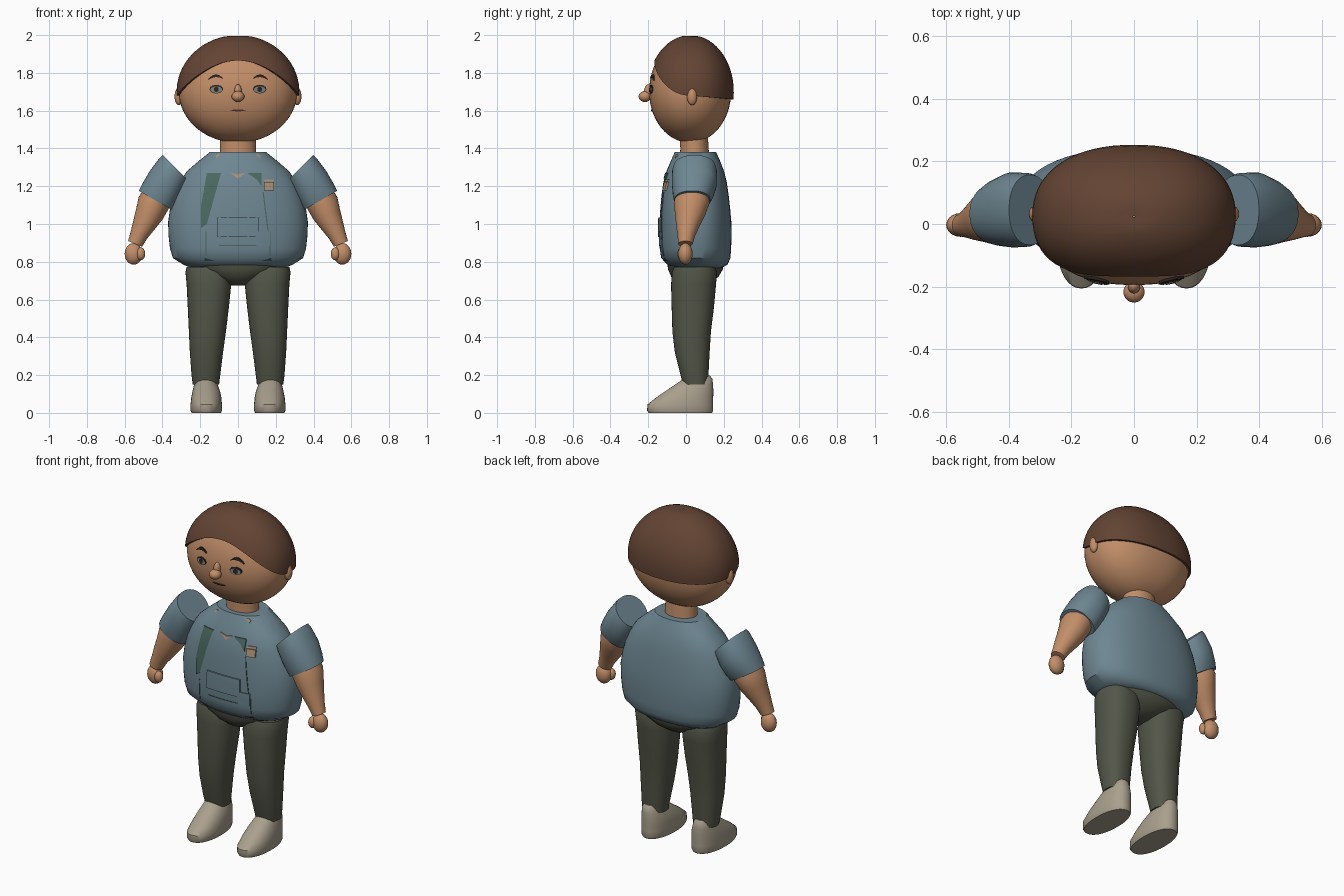
import bpy, bmesh, math
from mathutils import Vector

if "Cube" in bpy.data.objects:
    bpy.data.objects.remove(bpy.data.objects["Cube"])


def material(name, rgb):
    m = bpy.data.materials.new(name)
    m.diffuse_color = (*rgb, 1)
    m.use_nodes = True
    m.node_tree.nodes["Principled BSDF"].inputs["Base Color"].default_value = m.diffuse_color
    return m


SKIN = material("skin", (.54, .27, .14))
HAIR = material("brown hair", (.125, .058, .034))
SHIRT = material("blue grey cloth", (.155, .24, .285))
PANTS = material("olive trousers", (.085, .092, .064))
SHOE = material("pale shoe", (.40, .35, .265))
GREEN = material("dark green trim", (.07, .14, .115))
TAN = material("tan trim", (.40, .29, .19))
DARK = material("dark brown", (.025, .018, .014))
GREY = material("grey eye", (.20, .22, .21))
LIP = material("lip brown", (.13, .04, .025))


def finish(name, bm, mat, mirror=False, angle=40):
    bmesh.ops.recalc_face_normals(bm, faces=bm.faces)
    me = bpy.data.meshes.new(name)
    bm.to_mesh(me)
    bm.free()
    me.materials.append(mat)
    ob = bpy.data.objects.new(name, me)
    bpy.context.collection.objects.link(ob)
    if mirror:
        ob.modifiers.new("mirror", 'MIRROR')
    bpy.ops.object.select_all(action='DESELECT')
    ob.select_set(True)
    bpy.context.view_layer.objects.active = ob
    bpy.ops.object.shade_smooth_by_angle(angle=math.radians(angle))
    return ob


def unit(a, n):
    """Point on a unit superellipse."""
    c, s = math.cos(a), math.sin(a)
    return (math.copysign(abs(c) ** (2 / n), c), math.copysign(abs(s) ** (2 / n), s))


def skin_rings(name, loops, mat, mirror=False, cap=True, angle=40):
    bm = bmesh.new()
    vs = [[bm.verts.new(p) for p in loop] for loop in loops]
    n = len(vs[0])
    for a, b in zip(vs, vs[1:]):
        for i in range(n):
            j = (i + 1) % n
            bm.faces.new((a[i], a[j], b[j], b[i]))
    if cap:
        bm.faces.new(vs[0][::-1])
        bm.faces.new(vs[-1])
    return finish(name, bm, mat, mirror, angle)


def loft(name, rings, mat, n=2, mirror=False, seg=40, angle=40):
    """Rings are (x, y, z, half width, half depth, tilt in degrees)."""
    loops = []
    for x, y, z, rx, ry, t in rings:
        t = math.radians(t)
        loop = []
        for i in range(seg):
            u, v = unit(math.tau * i / seg, n)
            loop.append((x + rx * u * math.cos(t), y + ry * v, z + rx * u * math.sin(t)))
        loops.append(loop)
    return skin_rings(name, loops, mat, mirror, angle=angle)


def ball(name, loc, size, mat, mirror=False):
    bm = bmesh.new()
    bmesh.ops.create_uvsphere(bm, u_segments=20, v_segments=12, radius=1)
    for v in bm.verts:
        v.co = Vector(loc) + Vector(a * b for a, b in zip(v.co, size))
    return finish(name, bm, mat, mirror)


def front_y(rings, n, x, z):
    """Depth of the front surface of an upright loft."""
    for a, b in zip(rings, rings[1:]):
        if a[2] <= z <= b[2]:
            f = (z - a[2]) / (b[2] - a[2])
            cy, rx, ry = (a[i] + (b[i] - a[i]) * f for i in (1, 3, 4))
            return cy - ry * max(0, 1 - abs(x / rx) ** n) ** (1 / n)
    return 0


def plate(name, pts, rings, n, mat, lift=.005, mirror=False, cuts=5):
    """Thin plate wrapped on the front of a loft; pts are (x, z)."""
    bm = bmesh.new()
    f = bm.faces.new([bm.verts.new((x, 0, z)) for x, z in pts])
    bmesh.ops.triangulate(bm, faces=[f])
    bmesh.ops.subdivide_edges(bm, edges=bm.edges[:], cuts=cuts, use_grid_fill=True)
    for v in bm.verts:
        v.co.y = front_y(rings, n, v.co.x, v.co.z) - lift
    rim = bmesh.ops.extrude_face_region(bm, geom=bm.faces[:])
    for v in rim['geom']:
        if isinstance(v, bmesh.types.BMVert):
            v.co.y += lift + .002
    return finish(name, bm, mat, mirror)


def box(x0, x1, z0, z1):
    return [(x0, z0), (x1, z0), (x1, z1), (x0, z1)]


def disc(x, z, rx, rz, n=16):
    return [(x + rx * math.cos(math.tau * i / n), z + rz * math.sin(math.tau * i / n)) for i in range(n)]


def arc(x, z, w, rise, thick, slope=0):
    """Curved strip outline, thicker in the middle."""
    ts = [i / 4 - 1 for i in range(9)]
    top = [(x + w * t, z + slope * t + rise * (1 - t * t) + thick * (1.2 - t * t)) for t in ts]
    low = [(x + w * t, z + slope * t + rise * (1 - t * t)) for t in ts]
    return low + top[::-1]


# Head
HN = 2.25
head = []
for i in range(1, 28):
    a = math.pi * (i / 28 - .5)
    s, c = math.sin(a), math.cos(a)
    head.append((0, .022, 1.70 + s * (.27 if s < 0 else .285), .313 * c, .217 * c, 0))
loft("head", head, SKIN, HN, seg=56)

# Hair cap with an arched front hairline
SEG, ROWS = 72, 16
loops = []
for r in range(ROWS + 1):
    loop = []
    for i in range(SEG):
        u, v = unit(math.tau * i / SEG, HN)
        low = 1.865 - .185 * abs(u) ** 2.3 if v < 0 else 1.68 - .02 * v
        a0 = math.asin((low - 1.70) / .30)
        a = a0 + (math.pi / 2 - .01 - a0) * r / ROWS
        c = math.cos(a)
        dip = .006 * max(0, 1 - c / .2)
        loop.append((.325 * c * u, .024 + .229 * c * v, 1.70 + .30 * math.sin(a) - dip))
    loops.append(loop)
# tuck the hair rim into the head
loops.insert(0, [(x * .95, .022 + (y - .022) * .95, z) for x, y, z in loops[0]])
skin_rings("hair", loops, HAIR, cap=False)

# Ears and nose
ball("ear", (.314, .032, 1.675), (.022, .027, .046), SKIN, True)
ball("nose_tip", (0, -.217, 1.675), (.034, .034, .029), SKIN)
ball("nose_bridge", (0, -.198, 1.70), (.02, .024, .04), SKIN)

# Face details
plate("eye_outline", disc(.115, 1.714, .036, .023), head, HN, DARK, .004, True, 2)
plate("eye", disc(.115, 1.711, .031, .017), head, HN, GREY, .006, True, 2)
plate("pupil", disc(.115, 1.713, .013, .014), head, HN, DARK, .008, True, 2)
plate("eyebrow", arc(.12, 1.765, .04, .012, .012, -.004), head, HN, DARK, .008, True, 2)
plate("mouth", arc(0, 1.602, .042, -.006, .008), head, HN, LIP, .005, cuts=2)

# Neck
loft("neck", [(0, .045, 1.34, .10, .078, 0), (0, .045, 1.40, .095, .075, 0),
              (0, .04, 1.48, .095, .075, 0)], SKIN)

# Torso
TN = 2.3
torso = [(0, .06, .768, .25, .13, 0), (0, .06, .785, .29, .16, 0), (0, .052, .82, .345, .183, 0),
         (0, .05, .87, .36, .189, 0), (0, .05, .94, .368, .191, 0), (0, .05, 1.01, .37, .19, 0),
         (0, .049, 1.08, .36, .185, 0), (0, .048, 1.15, .34, .178, 0), (0, .048, 1.22, .31, .168, 0),
         (0, .049, 1.28, .27, .152, 0), (0, .05, 1.33, .212, .132, 0), (0, .05, 1.38, .15, .11, 0)]
loft("torso", torso, SHIRT, TN, seg=56)

# Shirt front: trims, pockets, collar and badge
plate("left_trim", [(-.165, 1.27), (-.09, 1.27), (-.135, 1.21), (-.165, 1.12), (-.165, 1.0), (-.195, .98),
                    (-.195, 1.10)], torso, TN, GREEN)
plate("right_trim", [(.05, 1.27), (.125, 1.27), (.125, 1.20), (.10, 1.235)], torso, TN, GREEN)
plate("right_edge", [(.13, 1.17), (.136, 1.17), (.17, .90), (.164, .90)], torso, TN, GREEN, .003)
plate("front_pocket", box(-.11, .11, .93, 1.035), torso, TN, SHIRT, .008)
plate("lower_pocket", box(.095, .17, .885, .96), torso, TN, SHIRT, .006)
plate("lower_seam", box(-.10, .10, .884, .888), torso, TN, GREEN, .003)
plate("hem_tab", [(.125, .805), (.18, .805), (.175, .82)], torso, TN, GREEN, .004, True, 2)
plate("side_seam", box(.168, .173, .83, .96), torso, TN, GREEN, .003, True)
plate("collar_point", [(-.04, 1.272), (0, 1.24), (.04, 1.272), (0, 1.262)], torso, TN, TAN, .005, cuts=2)
plate("collar_tab", [(.095, 1.366), (.115, 1.35), (.12, 1.36), (.105, 1.37)], torso, TN, TAN, .005, True, 1)
plate("badge", box(.138, .19, 1.178, 1.222), torso, TN, TAN, .009, cuts=2)
plate("badge_clip", box(.14, .188, 1.226, 1.236), torso, TN, TAN, .007, cuts=2)

# Arms
loft("sleeve", [(.332, .045, 1.298, .095, .112, 45), (.345, .045, 1.28, .099, .118, 43),
                (.385, .045, 1.215, .105, .12, 38), (.42, .038, 1.155, .104, .108, 33),
                (.437, .033, 1.125, .102, .096, 30)], SHIRT, 2.2, True)
loft("forearm", [(.425, .032, 1.15, .083, .09, 25), (.447, .03, 1.11, .085, .094, 22),
                 (.47, .022, 1.05, .075, .08, 22), (.50, .01, .99, .06, .062, 22),
                 (.525, .002, .94, .047, .047, 22), (.545, -.003, .895, .04, .038, 22)], SKIN, 2, True)
ball("hand", (.553, -.003, .842), (.047, .038, .057), SKIN, True)
ball("thumb", (.515, -.022, .842), (.024, .024, .034), SKIN, True)

# Hips and legs
loft("hips", [(0, .04, .675, .05, .05, 0), (0, .043, .69, .085, .085, 0), (0, .047, .72, .15, .125, 0),
              (0, .05, .76, .235, .145, 0), (0, .05, .80, .26, .15, 0)], PANTS, 2.2)
loft("trouser_leg", [(.17, .05, .15, .07, .066, 0), (.17, .045, .20, .076, .074, 0),
                     (.167, .033, .32, .088, .092, 0), (.162, .03, .43, .098, .102, 0),
                     (.157, .036, .56, .109, .112, 0), (.154, .04, .68, .118, .119, 0),
                     (.157, .045, .745, .121, .119, 0), (.16, .045, .772, .112, .108, 0)], PANTS, 2.3, True)

# Shoes
loft("shoe", [(.168, -.03, 0, .078, .168, 0), (.168, -.031, .012, .083, .175, 0),
              (.168, -.03, .045, .083, .174, 0), (.168, -.008, .08, .08, .152, 0),
              (.168, .018, .115, .073, .127, 0), (.17, .043, .15, .062, .10, 0),
              (.172, .063, .18, .05, .077, 0), (.172, .072, .197, .035, .055, 0)], SHOE, 2.2, True)
